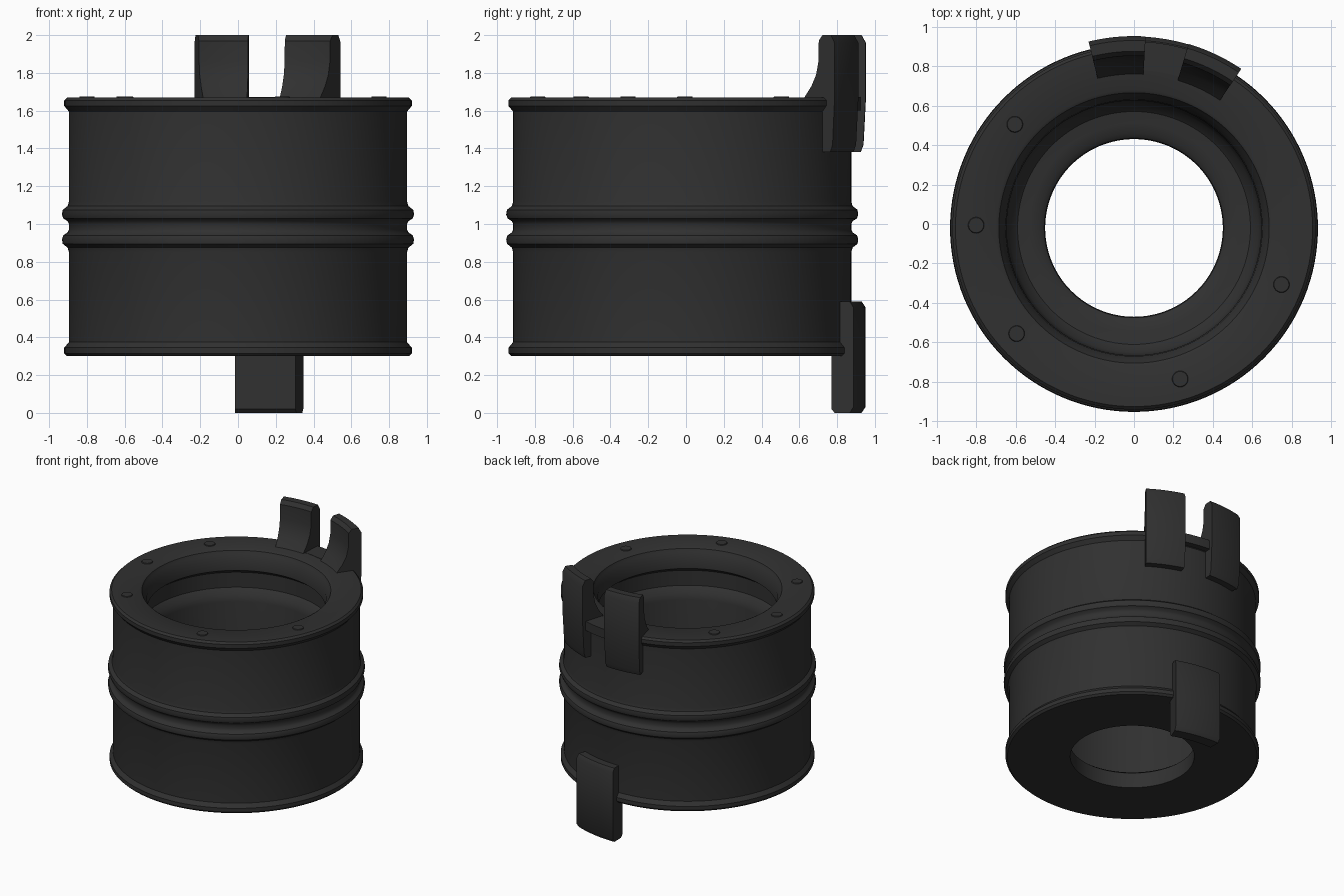
import bpy, bmesh, math
from mathutils import Vector

cube = bpy.data.objects.get("Cube")
if cube:
    bpy.data.objects.remove(cube, do_unlink=True)

CENTER_Y = -0.02

black = bpy.data.materials.new("matte_black")
black.use_nodes = True
color = (0.03, 0.03, 0.03, 1)
black.diffuse_color = color
shader = black.node_tree.nodes["Principled BSDF"]
shader.inputs["Base Color"].default_value = color
shader.inputs["Roughness"].default_value = 0.6


def finish(name, bm, bevel=0):
    bmesh.ops.recalc_face_normals(bm, faces=bm.faces)
    mesh = bpy.data.meshes.new(name)
    bm.to_mesh(mesh)
    bm.free()
    obj = bpy.data.objects.new(name, mesh)
    obj.location.y = CENTER_Y
    mesh.materials.append(black)
    bpy.context.collection.objects.link(obj)
    if bevel:
        mod = obj.modifiers.new("soft_edges", "BEVEL")
        mod.width, mod.segments = bevel, 2
        mod.limit_method, mod.angle_limit = "ANGLE", math.radians(50)
    bpy.ops.object.select_all(action="DESELECT")
    obj.select_set(True)
    bpy.context.view_layer.objects.active = obj
    bpy.ops.object.shade_smooth_by_angle(angle=math.radians(35))
    return obj


def sweep(name, profile, start=0, end=360, steps=128, bevel=0):
    """Turn a closed (radius, height) profile around z, fully or as a capped sector."""
    full = end - start == 360
    bm = bmesh.new()
    rings = []
    for i in range(steps if full else steps + 1):
        a = math.radians(start + (end - start) * i / steps)
        rings.append([bm.verts.new(Vector((r * math.cos(a), r * math.sin(a), z)))
                      for r, z in profile])
    n = len(profile)
    for i in range(steps):
        a, b = rings[i], rings[(i + 1) % len(rings)]
        for j in range(n):
            k = (j + 1) % n
            bm.faces.new((a[j], a[k], b[k], b[j]))
    if not full:
        bm.faces.new(rings[0])
        bm.faces.new(rings[-1])
    return finish(name, bm, bevel)


# Outer wall: lower half, mirrored in height about the twin ridges
MID = 0.985
lower = [(0.905, 0.30), (0.92, 0.315), (0.92, 0.345), (0.895, 0.375),
         (0.895, 0.85), (0.902, 0.875), (0.928, 0.895), (0.932, 0.92),
         (0.925, 0.94), (0.902, 0.955), (0.895, 0.97)]
lower = [(r, z - 0.0) for r, z in lower]
upper = [(r, 2 * MID - z) for r, z in reversed(lower)]

# Bore: rounded lip, undercut, inner ridge, filleted floor and through hole
bore = [(0.70, 1.67), (0.685, 1.662), (0.675, 1.64), (0.65, 1.60), (0.645, 1.52),
        (0.70, 1.48), (0.70, 1.36), (0.66, 1.32), (0.645, 1.27), (0.645, 0.56),
        (0.63, 0.50), (0.59, 0.46), (0.53, 0.45), (0.48, 0.445), (0.455, 0.425),
        (0.45, 0.40), (0.45, 0.30)]
sweep("ring_body", lower + upper + bore)

# Two upright clips on the rear of the upper rim
clip = [(0.945, 1.38), (0.96, 1.42), (0.972, 1.65), (0.972, 1.96), (0.95, 2.0),
        (0.895, 2.0), (0.872, 1.97), (0.87, 1.86), (0.855, 1.79), (0.825, 1.73),
        (0.78, 1.67), (0.78, 1.64), (0.875, 1.60), (0.875, 1.41), (0.89, 1.38)]
for name, start, end in (("left_clip", 56, 73.5), ("right_clip", 86.5, 103.7)):
    sweep(name, clip, start, end, 10)

# Small ledge joining the clips
ledge = [(0.80, 1.60), (0.945, 1.60), (0.945, 1.672), (0.80, 1.672)]
sweep("clip_ledge", ledge, 73, 87, 8)

# Single tab hanging below the lower rim
tab = [(0.865, 0.0), (0.95, 0.0), (0.97, 0.03), (0.97, 0.56), (0.95, 0.59),
       (0.87, 0.59), (0.846, 0.56), (0.846, 0.02)]
sweep("lower_tab", tab, 69, 91, 12)

# Shallow round plugs on the upper rim
for i, angle in enumerate((139, 179, 222, 287, 339)):
    bm = bmesh.new()
    bmesh.ops.create_cone(bm, cap_ends=True, segments=24,
                          radius1=0.042, radius2=0.038, depth=0.008)
    a = math.radians(angle)
    bmesh.ops.translate(bm, verts=bm.verts,
                        vec=(0.8 * math.cos(a), 0.8 * math.sin(a), 1.672))
    finish(f"rim_plug_{i + 1}", bm)
